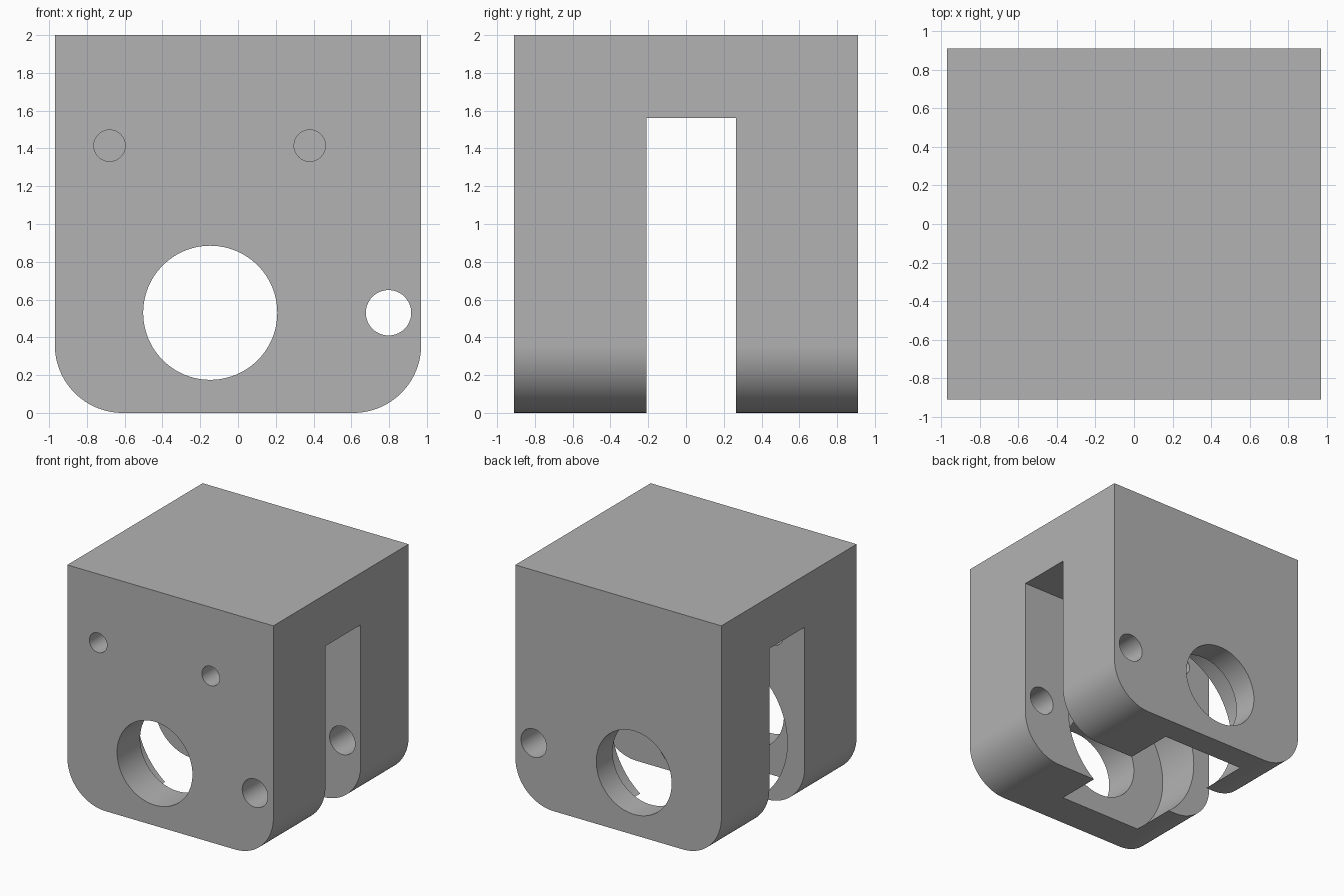
import bpy, bmesh, math
from mathutils import Matrix, Vector

if "Cube" in bpy.data.objects:
    bpy.data.objects.remove(bpy.data.objects["Cube"], do_unlink=True)

WIDTH, DEPTH, HEIGHT = 1.94, 1.82, 2.0
CORNER = 0.36
SLOT_FRONT, SLOT_BACK, SLOT_TOP = -0.21, 0.265, 1.56
BORE_X, BORE_Z = -0.147, 0.53

grey = bpy.data.materials.new("plain grey")
grey.use_nodes = True
colour = (0.45, 0.45, 0.45, 1)
grey.diffuse_color = colour
grey.node_tree.nodes["Principled BSDF"].inputs["Base Color"].default_value = colour


def add_object(name, bm):
    mesh = bpy.data.meshes.new(name)
    bmesh.ops.recalc_face_normals(bm, faces=bm.faces)
    bm.to_mesh(mesh)
    bm.free()
    mesh.materials.append(grey)
    obj = bpy.data.objects.new(name, mesh)
    bpy.context.collection.objects.link(obj)
    return obj


def box(low, high):
    low, high = Vector(low), Vector(high)
    bm = bmesh.new()
    bmesh.ops.create_cube(bm, size=1)
    bmesh.ops.scale(bm, vec=high - low, verts=bm.verts)
    bmesh.ops.translate(bm, vec=(low + high) / 2, verts=bm.verts)
    return bm


def bore(x, z, radius, front, back):
    """Cylinder running front to back."""
    bm = bmesh.new()
    place = Matrix.Translation((x, (front + back) / 2, z)) @ Matrix.Rotation(math.pi / 2, 4, "X")
    bmesh.ops.create_cone(bm, cap_ends=True, segments=96, radius1=radius,
                          radius2=radius, depth=back - front, matrix=place)
    return bm


# Block with two rounded lower edges
bm = box((-WIDTH / 2, -DEPTH / 2, 0), (WIDTH / 2, DEPTH / 2, HEIGHT))
lower = [e for e in bm.edges
         if all(v.co.z < 0.01 for v in e.verts) and abs(e.verts[0].co.y - e.verts[1].co.y) > 1]
bmesh.ops.bevel(bm, geom=lower, offset=CORNER, segments=24, profile=0.5, affect="EDGES")
body = add_object("bracket_body", bm)

# Slot, round inner pocket, shaft bore, pin hole and the two front screw holes
cutters = {
    "slot_cutter": box((-2, SLOT_FRONT, -1), (2, SLOT_BACK, SLOT_TOP)),
    "pocket_cutter": bore(BORE_X, BORE_Z, 0.66, -0.6, 0.69),
    "shaft_bore_cutter": bore(BORE_X, BORE_Z, 0.355, -2, 2),
    "pin_hole_cutter": bore(0.797, BORE_Z, 0.12, -2, 2),
}
for side, x in (("right", -0.68), ("left", 0.38)):
    cutters[side + "_screw_hole_cutter"] = bore(x, 1.415, 0.083, -2, 0)

bpy.ops.object.select_all(action="DESELECT")
body.select_set(True)
bpy.context.view_layer.objects.active = body
for name, shape in cutters.items():
    cutter = add_object(name, shape)
    mod = body.modifiers.new(name, "BOOLEAN")
    mod.operation = "DIFFERENCE"
    mod.solver = "EXACT"
    mod.object = cutter
    bpy.ops.object.modifier_apply(modifier=mod.name)
    bpy.data.objects.remove(cutter, do_unlink=True)

bpy.ops.object.shade_smooth_by_angle(angle=math.radians(30))
